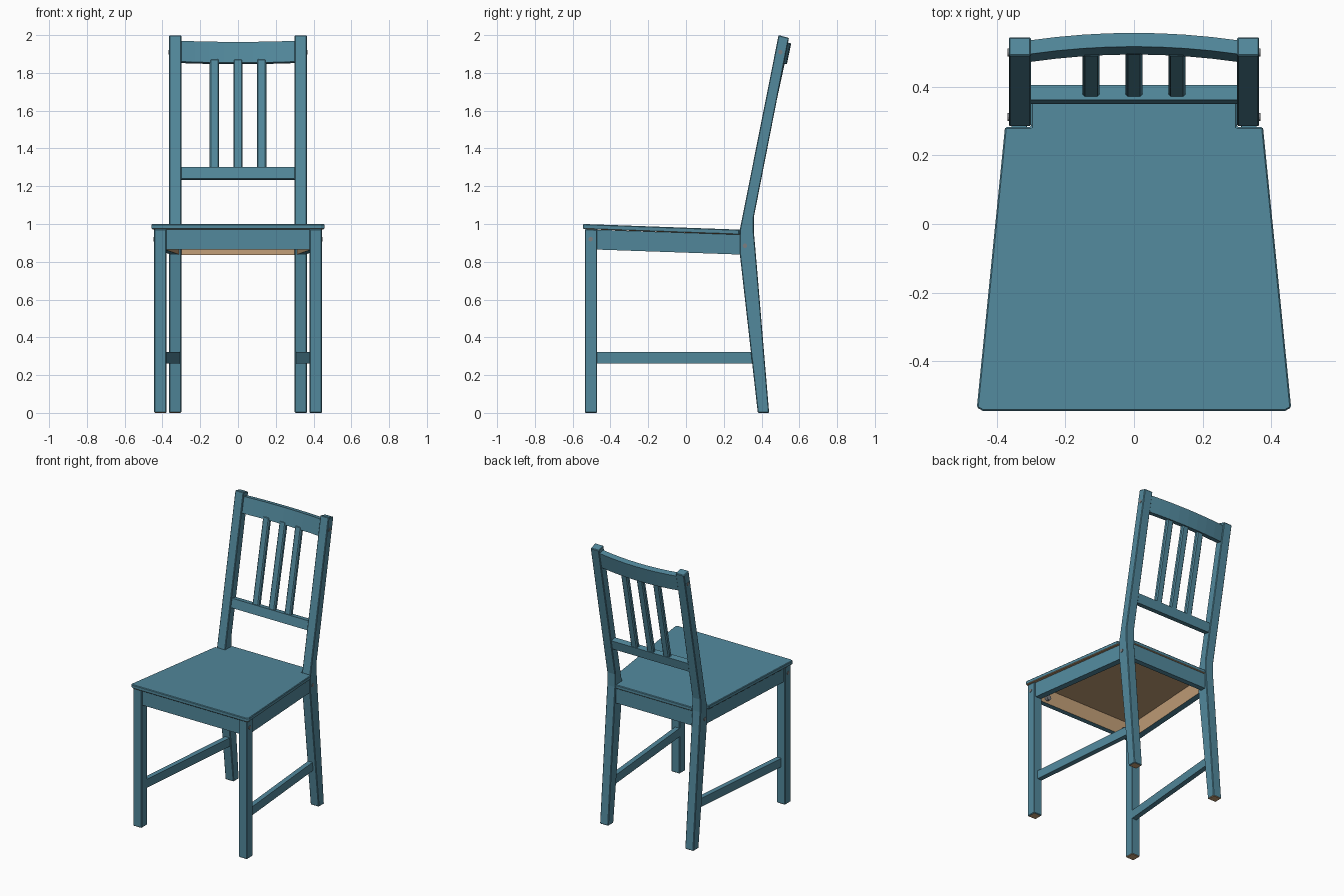
import bpy, bmesh
from mathutils import Vector

if "Cube" in bpy.data.objects:
    bpy.data.objects.remove(bpy.data.objects["Cube"], do_unlink=True)


def material(name, rgb):
    m = bpy.data.materials.new(name)
    m.use_nodes = True
    m.diffuse_color = (*rgb, 1)
    m.node_tree.nodes["Principled BSDF"].inputs["Base Color"].default_value = (*rgb, 1)
    return m


PAINT = material("blue paint", (0.085, 0.25, 0.335))
WOOD = material("bare wood", (0.55, 0.35, 0.19))
METAL = material("grey metal", (0.2, 0.21, 0.22))


def loft(name, rings, bare=None, bevel=0.0):
    """Skin matching rings of points and cap the ends; faces toward 'bare' stay wood."""
    bm = bmesh.new()
    loops = [[bm.verts.new(p) for p in ring] for ring in rings]
    n = len(loops[0])
    for a, b in zip(loops, loops[1:]):
        for i in range(n):
            j = (i + 1) % n
            bm.faces.new((a[i], a[j], b[j], b[i]))
    bm.faces.new(loops[0])
    bm.faces.new(loops[-1])
    bmesh.ops.recalc_face_normals(bm, faces=bm.faces)
    if bare:
        for f in bm.faces:
            f.material_index = int(f.normal.dot(Vector(bare)) > 0.9)
    me = bpy.data.meshes.new(name)
    bm.to_mesh(me)
    bm.free()
    me.materials.append(PAINT)
    me.materials.append(WOOD)
    ob = bpy.data.objects.new(name, me)
    bpy.context.collection.objects.link(ob)
    if bevel:
        mod = ob.modifiers.new("edge easing", "BEVEL")
        mod.width = bevel
        mod.segments = 1
    return ob


def across_x(name, profile, xs, **kw):
    """Sweep a (y, z) profile along x."""
    return loft(name, [[(x, y, z) for y, z in profile] for x in xs], **kw)


def section(y, x0, x1, z0, z1):
    return [(x0, y, z0), (x1, y, z0), (x1, y, z1), (x0, y, z1)]


def screw(name, pos, axis, radius=0.012, depth=0.006):
    bpy.ops.mesh.primitive_cylinder_add(vertices=12, radius=radius, depth=depth, location=pos)
    ob = bpy.context.object
    ob.name = name
    ob.rotation_euler = Vector(axis).to_track_quat("Z", "Y").to_euler()
    ob.data.materials.append(METAL)


# Seat: tapered board with notches for the back posts, sloping to the rear
def seat_top(y):
    return 1.0 - 0.036 * (y + 0.545)


half = [(0.44, -0.545), (0.458, -0.535), (0.376, 0.282), (0.3, 0.282), (0.3, 0.36)]
outline = half + [(-x, y) for x, y in reversed(half)]
loft("seat", [[(x, y, seat_top(y) - d) for x, y in outline] for d in (0.027, 0)],
     bare=(0, 0, -1), bevel=0.004)

# Front apron, and rear apron between the posts
across_x("front_apron", [(-0.525, 0.865), (-0.49, 0.865), (-0.49, 0.972), (-0.525, 0.972)],
         (-0.39, 0.39), bare=(0, 1, 0))
across_x("rear_apron", [(0.315, 0.835), (0.352, 0.835), (0.352, 0.942), (0.315, 0.942)],
         (-0.31, 0.31), bare=(0, -1, 0))

# Legs, side aprons, stretchers and screws on each side
post = [(0.38, 0), (0.44, 0), (0.368, 0.86), (0.36, 0.95), (0.36, 1.04),
        (0.545, 1.985), (0.49, 2.0), (0.285, 0.97), (0.285, 0.84)]
for side, s in (("left", 1), ("right", -1)):
    leg = [(-0.535, 0), (-0.47, 0), (-0.47, 0.97), (-0.535, 0.973)]
    across_x(side + "_front_leg", leg, (s * 0.379, s * 0.444), bare=(0, 0, -1), bevel=0.004)
    across_x(side + "_back_post", post, (s * 0.3, s * 0.365), bare=(0, 0, -1), bevel=0.004)
    loft(side + "_side_apron",
         [section(-0.48, s * 0.388, s * 0.432, 0.865, 0.97),
          section(0.295, s * 0.312, s * 0.356, 0.838, 0.943)], bare=(-s, 0, 0))
    loft(side + "_stretcher",
         [section(-0.48, s * 0.38, s * 0.415, 0.262, 0.322),
          section(0.36, s * 0.305, s * 0.34, 0.262, 0.322)])
    for label, x, y, z in (("front", 0.444, -0.505, 0.92), ("rear", 0.365, 0.312, 0.885),
                           ("top", 0.365, 0.5, 1.91)):
        screw(f"{side}_{label}_screw", (s * x, y, z), (s, 0, 0))
    screw(side + "_inner_bolt", (s * 0.32, -0.48, 0.9), (0, 1, 0), 0.018, 0.024)

# Upper back rail: bowed backward between the posts
rail = [(0.472, 1.86), (0.512, 1.852), (0.535, 1.962), (0.495, 1.97)]
rings = []
for i in range(-4, 5):
    x = i * 0.305 / 4
    bow = 1 - (x / 0.305) ** 2
    rings.append([(x, y + 0.022 * bow, z - 0.006 * bow) for y, z in rail])
loft("upper_back_rail", rings)

# Lower back rail
across_x("lower_back_rail", [(0.35, 1.24), (0.392, 1.232), (0.405, 1.295), (0.362, 1.302)],
         (-0.305, 0.305))

# Three upright slats with eased corners
for label, x in (("left", 0.125), ("middle", 0), ("right", -0.125)):
    shift = 0.005 if x == 0 else 0
    loft(label + "_slat",
         [[(x + dx, y + dy, z) for dx, dy in ((-0.025, -0.016), (0.025, -0.016),
                                              (0.025, 0.016), (-0.025, 0.016))]
          for y, z in ((0.384, 1.285), (0.507 + shift, 1.875))], bevel=0.007)
